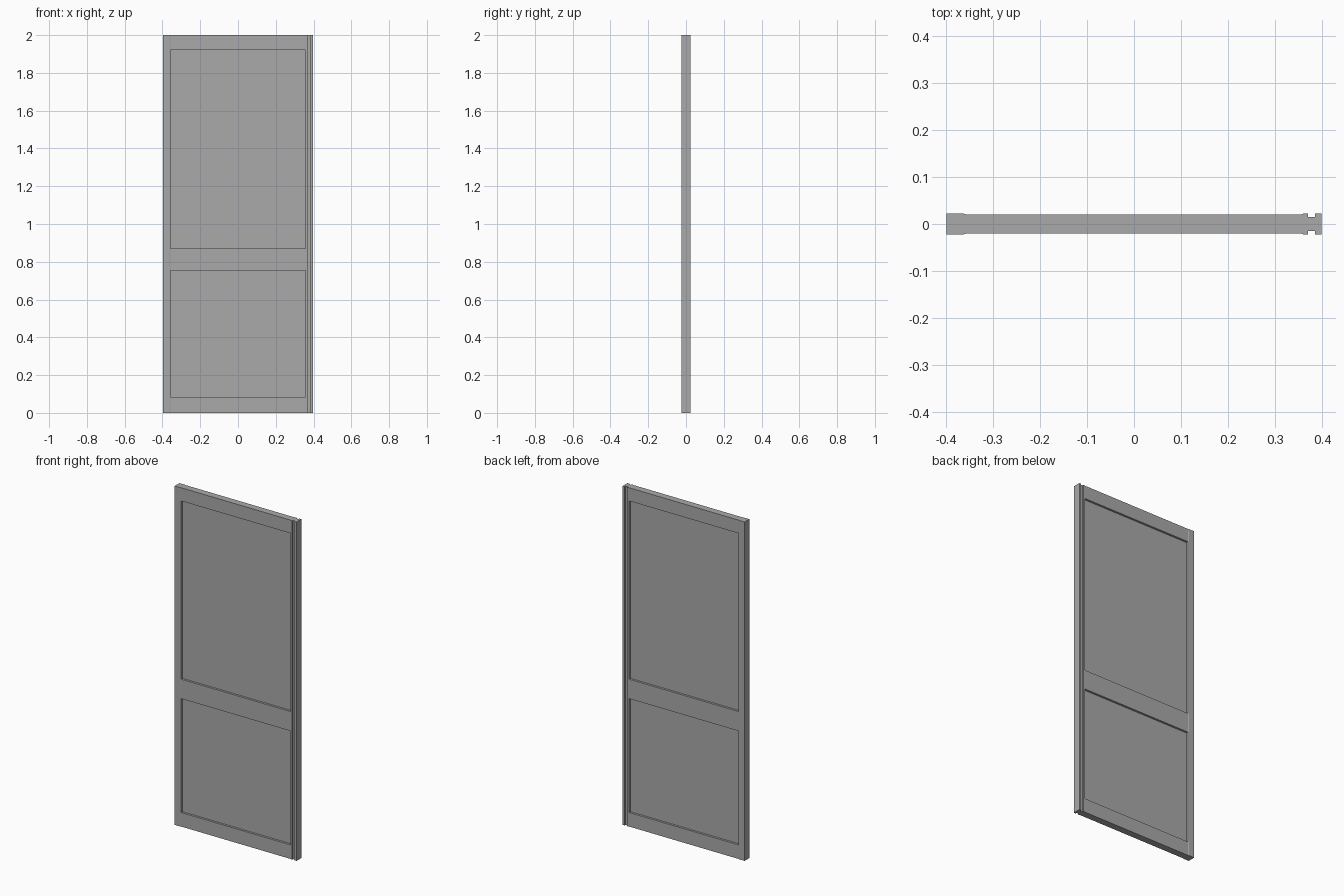
import bpy
import bmesh

old = bpy.data.objects.get("Cube")
if old:
    bpy.data.objects.remove(old, do_unlink=True)

grey = bpy.data.materials.new("plain_grey")
grey.use_nodes = True
grey.diffuse_color = (0.4, 0.4, 0.4, 1)
grey.node_tree.nodes["Principled BSDF"].inputs["Base Color"].default_value = (0.4, 0.4, 0.4, 1)

HEIGHT = 2.0
EDGE = 0.398       # outer edge of the door
INNER = 0.357      # inner edge of the stiles
STILE = 0.0225     # half thicknesses
RAIL = 0.0205
PANEL = 0.008
GROOVE = 0.0145


def extrude_profile(name, half, z0, z1):
    """Mirror a list of (x, y) points across y = 0 and extrude it upwards."""
    outline = [(x, -y) for x, y in half] + [(x, y) for x, y in reversed(half)]
    bm = bmesh.new()
    face = bm.faces.new([bm.verts.new((x, y, z0)) for x, y in outline])
    made = bmesh.ops.extrude_face_region(bm, geom=[face])["geom"]
    top = [v for v in made if isinstance(v, bmesh.types.BMVert)]
    bmesh.ops.translate(bm, verts=top, vec=(0, 0, z1 - z0))
    bmesh.ops.recalc_face_normals(bm, faces=bm.faces)
    mesh = bpy.data.meshes.new(name)
    bm.to_mesh(mesh)
    bm.free()
    mesh.materials.append(grey)
    obj = bpy.data.objects.new(name, mesh)
    bpy.context.collection.objects.link(obj)
    return obj


# Plain right stile, slightly eased on its inner edge
extrude_profile("right_stile",
                [(-EDGE, STILE), (-INNER - 0.006, STILE), (-INNER, RAIL)], 0, HEIGHT)

# Left stile with a groove down both faces
extrude_profile("left_stile",
                [(INNER, RAIL), (INNER + 0.003, STILE), (0.37, STILE), (0.37, GROOVE),
                 (0.385, GROOVE), (0.385, STILE), (EDGE, STILE)], 0, HEIGHT)

# Rails across the door
for name, z0, z1 in (("bottom_rail", 0, 0.083),
                     ("middle_rail", 0.755, 0.87),
                     ("top_rail", 1.922, HEIGHT)):
    extrude_profile(name, [(-INNER, RAIL), (INNER, RAIL)], z0, z1)

# Recessed panels between the rails
for name, z0, z1 in (("lower_panel", 0.083, 0.755),
                     ("upper_panel", 0.87, 1.922)):
    extrude_profile(name, [(-INNER, PANEL), (INNER, PANEL)], z0, z1)
